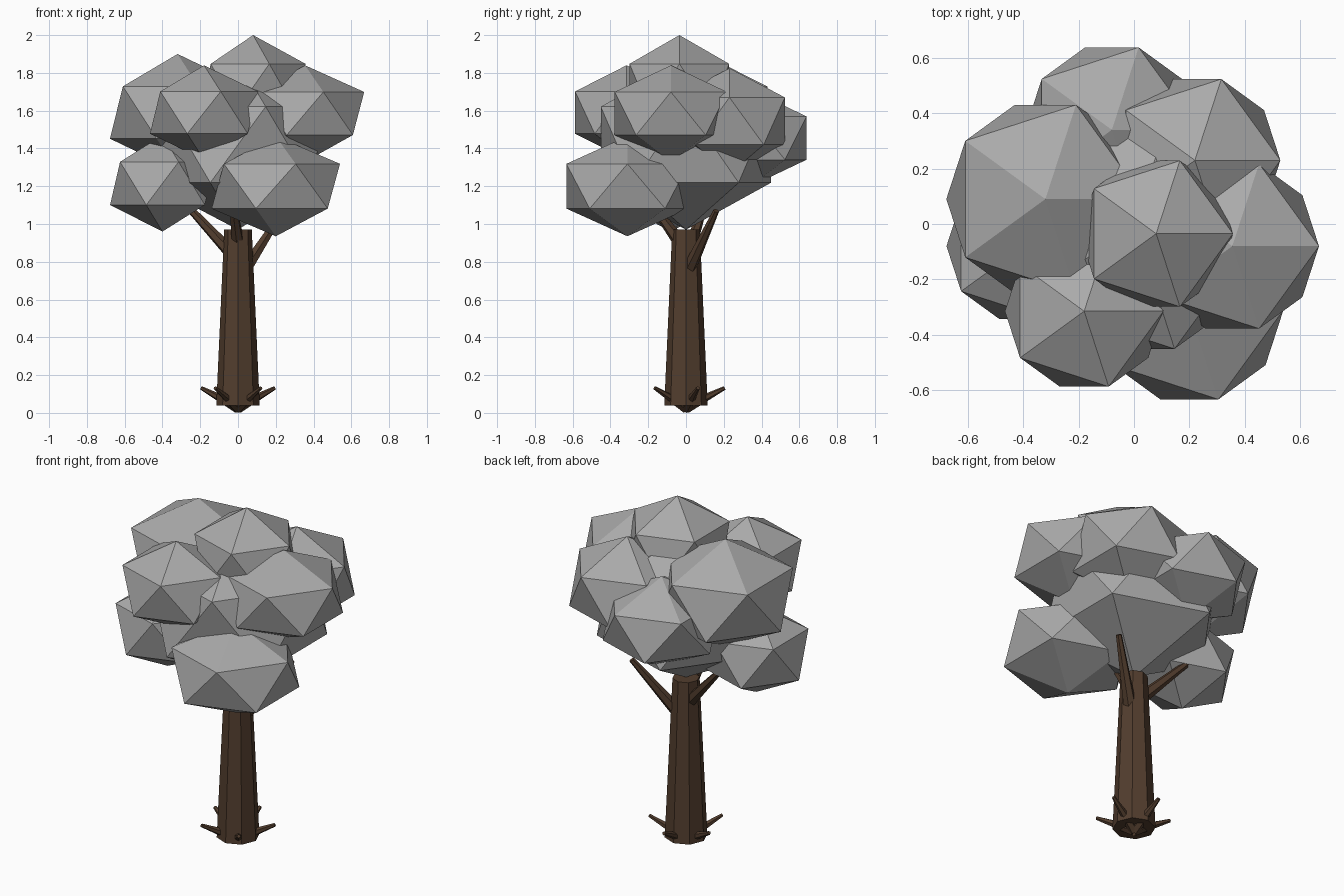
import bpy, math
from mathutils import Vector

if "Cube" in bpy.data.objects:
    bpy.data.objects.remove(bpy.data.objects["Cube"])


def material(name, rgb):
    m = bpy.data.materials.new(name)
    m.diffuse_color = (*rgb, 1)
    m.use_nodes = True
    m.node_tree.nodes["Principled BSDF"].inputs["Base Color"].default_value = m.diffuse_color
    return m


leaf_grey = material("leaf_grey", (0.40, 0.40, 0.40))
bark_brown = material("bark_brown", (0.085, 0.047, 0.027))


def leaf_clump(name, center, width, height):
    """Faceted clump: a flattened twenty-sided ball."""
    bpy.ops.mesh.primitive_ico_sphere_add(subdivisions=1, radius=1, location=center)
    ob = bpy.context.object
    ob.name = name
    ob.scale = (width, width, height)
    ob.data.materials.append(leaf_grey)


def limb(name, start, end, r1, r2, sides):
    """Tapered stick between two points."""
    a, b = Vector(start), Vector(end)
    d = b - a
    bpy.ops.mesh.primitive_cone_add(vertices=sides, radius1=r1, radius2=r2,
                                    depth=d.length, location=(a + b) / 2)
    ob = bpy.context.object
    ob.name = name
    ob.rotation_euler = d.to_track_quat('Z', 'Y').to_euler()
    ob.data.materials.append(bark_brown)


# Crown: one large core with eight clumps around it
leaf_clump("crown_core", (0, 0, 1.42), 0.53, 0.45)
leaf_clump("crown_top", (0.08, -0.035, 1.725), 0.31, 0.275)
leaf_clump("crown_upper_left", (-0.32, 0.09, 1.59), 0.40, 0.31)
leaf_clump("crown_upper_front", (-0.18, -0.315, 1.59), 0.32, 0.25)
leaf_clump("crown_upper_right", (0.355, -0.08, 1.585), 0.35, 0.255)
leaf_clump("crown_back_right", (0.22, 0.23, 1.545), 0.345, 0.28)
leaf_clump("crown_back", (-0.08, 0.34, 1.455), 0.35, 0.257)
leaf_clump("crown_lower_left", (-0.40, -0.08, 1.215), 0.31, 0.255)
leaf_clump("crown_lower_front", (0.20, -0.31, 1.20), 0.38, 0.265)

# Trunk
limb("trunk", (0, 0, 0.04), (0, 0, 0.97), 0.115, 0.073, 8)

# Branches
limb("branch_right", (0.045, 0.02, 0.77), (0.24, 0.16, 1.07), 0.036, 0.016, 6)
limb("branch_left", (-0.03, 0.01, 0.84), (-0.31, 0.11, 1.14), 0.036, 0.016, 6)
limb("branch_front", (0, -0.03, 0.90), (-0.03, -0.20, 1.13), 0.036, 0.016, 6)

# Five roots spread evenly
for i in range(5):
    a = math.radians(90 + 72 * i)
    limb(f"root_{i + 1}", (0, 0, 0.028),
         (0.205 * math.cos(a), 0.205 * math.sin(a), 0.132), 0.031, 0.01, 6)
